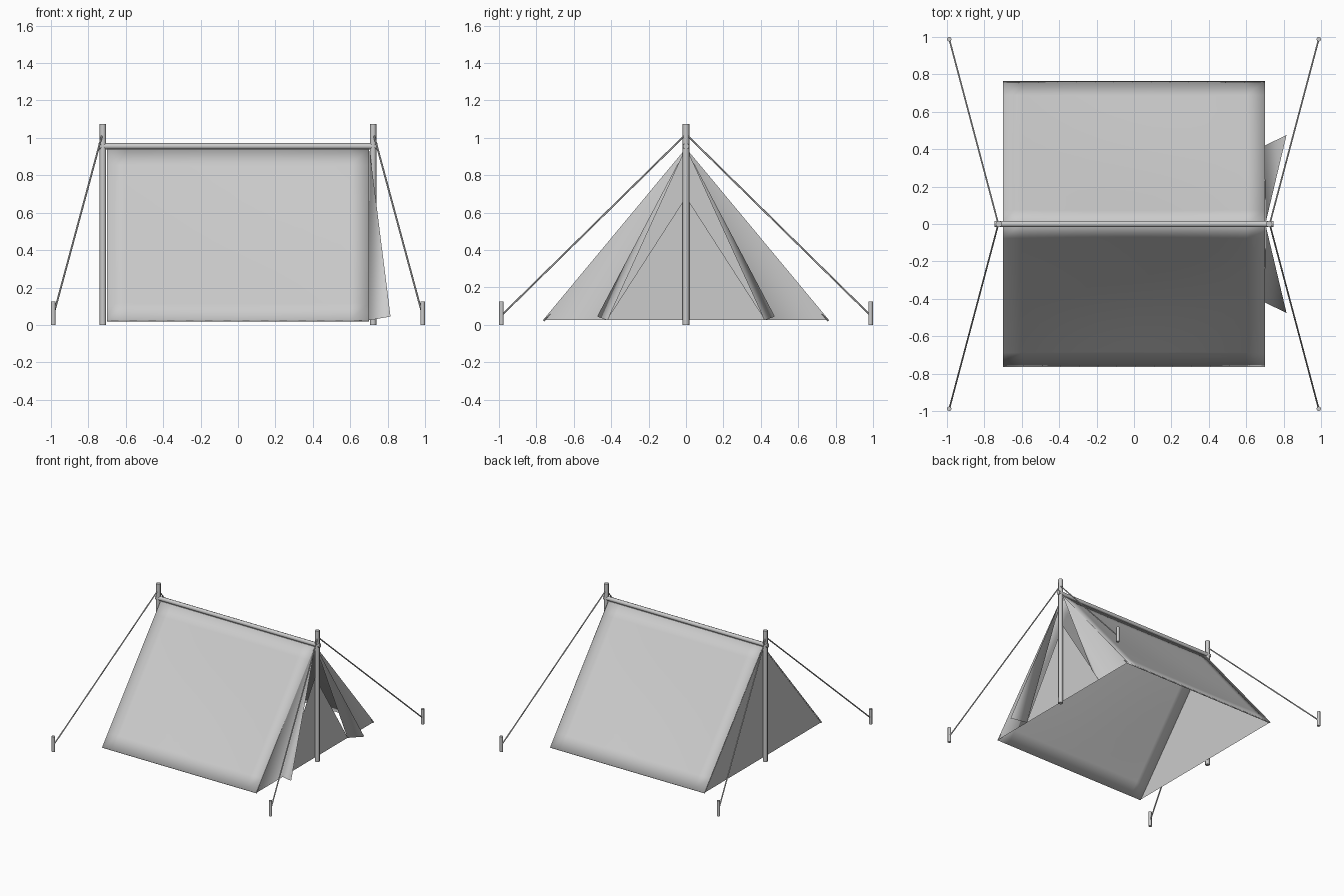
import bpy
from math import sin, pi, radians
from mathutils import Vector

if "Cube" in bpy.data.objects:
    bpy.data.objects.remove(bpy.data.objects["Cube"])

APEX_Z, BASE_Z, W, L = 0.945, 0.025, 0.765, 0.70


def rod(name, a, b, r, sides=8):
    """Capped cylinder between two points."""
    a, b = Vector(a), Vector(b)
    d = b - a
    bpy.ops.mesh.primitive_cylinder_add(vertices=sides, radius=r, depth=d.length,
                                        location=(a + b) / 2)
    ob = bpy.context.object
    ob.name = name
    ob.rotation_euler = d.to_track_quat('Z', 'Y').to_euler()
    bpy.ops.object.shade_smooth_by_angle(angle=radians(50))
    return ob


def cloth(name, verts, faces, thick=0.0, smooth=False):
    """Canvas sheet, thickened inward if asked."""
    me = bpy.data.meshes.new(name)
    me.from_pydata(verts, [], faces)
    for p in me.polygons:
        p.use_smooth = smooth
    ob = bpy.data.objects.new(name, me)
    bpy.context.collection.objects.link(ob)
    if thick:
        mod = ob.modifiers.new("thickness", 'SOLIDIFY')
        mod.thickness = thick
        mod.offset = -1
    if smooth and thick:
        bpy.ops.object.select_all(action='DESELECT')
        ob.select_set(True)
        bpy.context.view_layer.objects.active = ob
        bpy.ops.object.shade_smooth_by_angle(angle=radians(40))
    return ob


# Ridge pole
rod("ridge_pole", (-0.745, 0, 0.955), (0.745, 0, 0.955), 0.017)

for sx, end in ((-1, "back"), (1, "front")):
    # Upright poles
    rod(end + "_pole", (sx * 0.722, 0, 0), (sx * 0.722, 0, 1.075), 0.0175)
    for sy, side in ((-1, "right"), (1, "left")):
        # Ground stakes and guy ropes
        p = (sx * 0.987, sy * 0.987)
        rod(f"{end}_{side}_stake", (*p, 0), (*p, 0.125), 0.0125)
        rod(f"{end}_{side}_rope", (sx * 0.725, 0, 1.02), (*p, 0.05), 0.005, 6)

# Roof: two sloping canvas sides that sag slightly in the middle
NX, NV, SAG = 14, 10, 0.018
slope = Vector((0, APEX_Z - BASE_Z, W)).normalized()
for s, side in ((-1, "right"), (1, "left")):
    verts, faces = [], []
    for j in range(NV + 1):
        for i in range(NX + 1):
            u, v = i / NX, j / NV
            d = -SAG * sin(pi * u) * sin(pi * v)
            verts.append((-L + 2 * L * u, s * (W * (1 - v) + d * slope.y),
                          BASE_Z + (APEX_Z - BASE_Z) * v + d * slope.z))
    for j in range(NV):
        for i in range(NX):
            a = j * (NX + 1) + i
            f = (a, a + 1, a + NX + 2, a + NX + 1)
            faces.append(f if s < 0 else f[::-1])
    cloth(side + "_roof_canvas", verts, faces, 0.01, True)

# Closed back wall
cloth("back_wall", [(-L, -W, BASE_Z), (-L, W, BASE_Z), (-L, 0, APEX_Z)], [(0, 2, 1)])

# Low inner door panel
cloth("door_panel", [(L, -0.425, BASE_Z), (L, 0.425, BASE_Z), (L, 0, 0.685)], [(0, 1, 2)])

# Front wall beside the opening, continuing into the flap folded outward
for s, side in ((-1, "right"), (1, "left")):
    faces = [(0, 1, 2), (0, 2, 3)]
    cloth(side + "_front_wall_and_flap",
          [(L + 0.002, 0, APEX_Z), (L, s * W, BASE_Z), (L, s * 0.42, BASE_Z),
           (0.815, s * 0.475, 0.045)],
          faces if s > 0 else [f[::-1] for f in faces], smooth=True)
